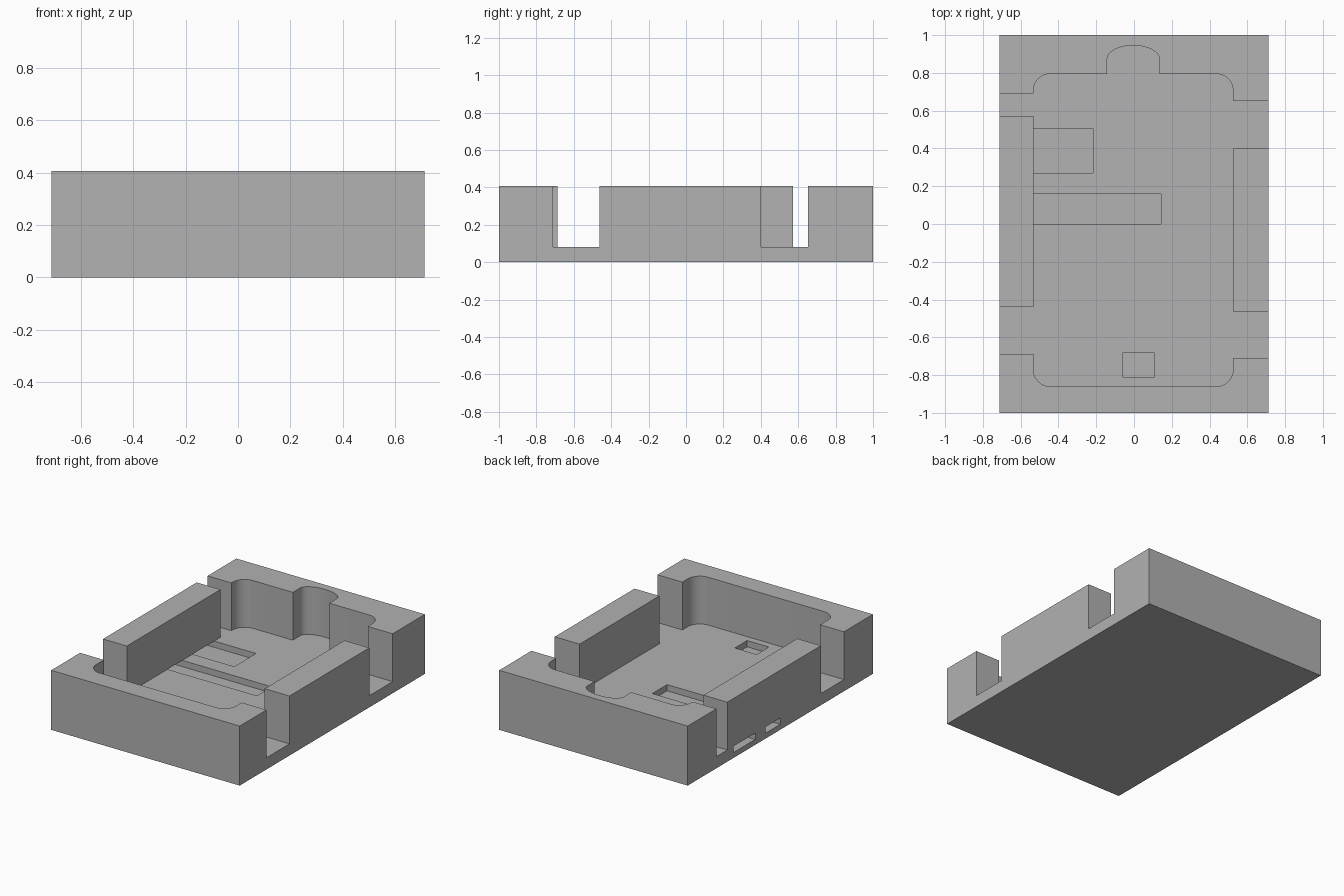
import bpy
import bmesh
from math import cos, sin, radians

cube = bpy.data.objects.get("Cube")
if cube:
    bpy.data.objects.remove(cube, do_unlink=True)

# Main dimensions
HALF_W, TOP, FLOOR, POCKET = 0.713, 0.407, 0.08, 0.037
IN_R, IN_L = -0.533, 0.525          # inner faces of the side walls
IN_FRONT, IN_BACK = -0.86, 0.795    # inner faces of the end walls
RAD = 0.09                          # cavity corner radius

grey = bpy.data.materials.new("plain_grey")
grey.use_nodes = True
colour = (0.445, 0.445, 0.445, 1)
grey.diffuse_color = colour
grey.node_tree.nodes["Principled BSDF"].inputs["Base Color"].default_value = colour


def arc(cx, cy, rx, ry, start, end, steps=10):
    """Points along an elliptical arc, angles in degrees."""
    angles = [radians(start + (end - start) * i / steps) for i in range(steps + 1)]
    return [(cx + rx * cos(a), cy + ry * sin(a)) for a in angles]


def rect(x0, x1, y0, y1):
    return [(x0, y0), (x1, y0), (x1, y1), (x0, y1)]


def prism(name, outlines, z0, z1):
    """Extrude one or more closed outlines from z0 up to z1."""
    bm = bmesh.new()
    for outline in outlines:
        base = bm.faces.new([bm.verts.new((x, y, z0)) for x, y in outline])
        top = bmesh.ops.extrude_face_region(bm, geom=[base], use_keep_orig=True)
        moved = [g for g in top["geom"] if isinstance(g, bmesh.types.BMVert)]
        bmesh.ops.translate(bm, verts=moved, vec=(0, 0, z1 - z0))
    bmesh.ops.recalc_face_normals(bm, faces=bm.faces)
    mesh = bpy.data.meshes.new(name)
    bm.to_mesh(mesh)
    bm.free()
    mesh.materials.append(grey)
    obj = bpy.data.objects.new(name, mesh)
    bpy.context.collection.objects.link(obj)
    return obj


# Base plate with two side slots and a small front pocket
base = prism("base_plate", [rect(-HALF_W, HALF_W, -1, 1)], 0, FLOOR)
cutters = prism("pocket_cutters", [
    rect(-0.8, -0.217, 0.27, 0.505),
    rect(-0.8, 0.143, 0.0, 0.16),
    rect(-0.058, 0.107, -0.813, -0.68),
], POCKET, FLOOR + 0.1)
cutters.hide_render = True
cutters.hide_set(True)
cut = base.modifiers.new("pockets", "BOOLEAN")
cut.operation = "DIFFERENCE"
cut.solver = "EXACT"
cut.object = cutters

# Front wall with rounded inner corners
front = [(-HALF_W, -1), (HALF_W, -1), (HALF_W, -0.71), (IN_L, -0.71)]
front += arc(IN_L - RAD, IN_FRONT + RAD, RAD, RAD, 0, -90)
front += arc(IN_R + RAD, IN_FRONT + RAD, RAD, RAD, -90, -180)
front += [(IN_R, -0.688), (-HALF_W, -0.688)]

# Back wall with rounded inner corners and a domed recess
back = [(HALF_W, 1), (-HALF_W, 1), (-HALF_W, 0.69), (IN_R, 0.69)]
back += arc(IN_R + RAD, IN_BACK - RAD, RAD, RAD, 180, 90)
back += [(-0.142, IN_BACK)]
back += arc(-0.004, 0.875, 0.138, 0.07, 180, 0, 20)
back += [(0.134, IN_BACK)]
back += arc(IN_L - RAD, IN_BACK - RAD, RAD, RAD, 90, 0)
back += [(IN_L, 0.652), (HALF_W, 0.652)]

walls = [
    prism("front_wall", [front], FLOOR, TOP),
    prism("back_wall", [back], FLOOR, TOP),
    prism("right_side_wall", [rect(-HALF_W, IN_R, -0.44, 0.572)], FLOOR, TOP),
    prism("left_side_wall", [rect(IN_L, HALF_W, -0.462, 0.4)], FLOOR, TOP),
]

# Smooth the curved inner faces, keep the corners sharp
bpy.ops.object.select_all(action="DESELECT")
for wall in walls[:2]:
    wall.select_set(True)
bpy.context.view_layer.objects.active = walls[0]
bpy.ops.object.shade_smooth_by_angle(angle=radians(35))
